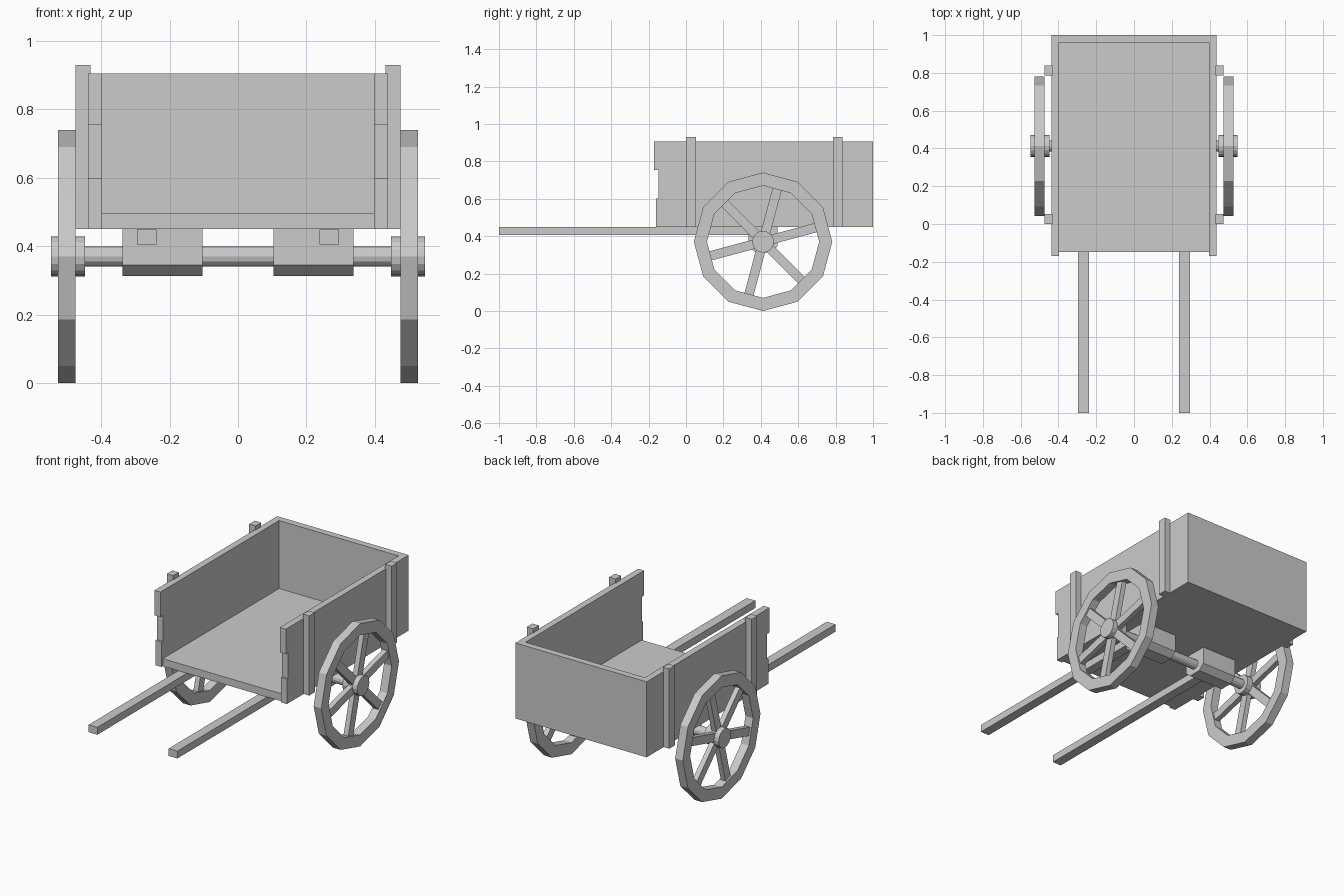
import bpy, bmesh
from math import sin, cos, pi, radians

if "Cube" in bpy.data.objects:
    bpy.data.objects.remove(bpy.data.objects["Cube"])

WY, WZ = 0.412, 0.37          # wheel centre


def finish(name, bm):
    bmesh.ops.recalc_face_normals(bm, faces=bm.faces)
    me = bpy.data.meshes.new(name)
    bm.to_mesh(me)
    bm.free()
    ob = bpy.data.objects.new(name, me)
    bpy.context.collection.objects.link(ob)
    return ob


def prism(name, pts, x0, x1):
    """Extrude a (y, z) outline along x."""
    bm = bmesh.new()
    face = bm.faces.new([bm.verts.new((x0, y, z)) for y, z in pts])
    ext = bmesh.ops.extrude_face_region(bm, geom=[face])["geom"]
    bmesh.ops.translate(bm, vec=(x1 - x0, 0, 0),
                        verts=[v for v in ext if isinstance(v, bmesh.types.BMVert)])
    return finish(name, bm)


def box(name, x0, x1, y0, y1, z0, z1):
    return prism(name, [(y0, z0), (y1, z0), (y1, z1), (y0, z1)], x0, x1)


def circle(r, n):
    return [(WY + r * cos(2 * pi * i / n), WZ + r * sin(2 * pi * i / n)) for i in range(n)]


def rim(name, r_out, r_in, n, x0, x1):
    bm = bmesh.new()
    section = [(r_out, x0), (r_out, x1), (r_in, x1), (r_in, x0)]
    loops = [[bm.verts.new((x, y, z)) for y, z in circle(r, n)] for r, x in section]
    for k in range(4):
        a, b = loops[k], loops[(k + 1) % 4]
        for i in range(n):
            j = (i + 1) % n
            bm.faces.new((a[i], a[j], b[j], b[i]))
    return finish(name, bm)


def spoke(name, angle, r0, r1, w, x0, x1):
    c, s = cos(angle), sin(angle)
    corners = [(r0, -w), (r1, -w), (r1, w), (r0, w)]
    return prism(name, [(WY + r * c - t * s, WZ + r * s + t * c) for r, t in corners], x0, x1)


# Cart bed: stepped side profile with the inside cut away and the front left open
bed = prism("cart_bed", [(-0.16, 0.45), (1.0, 0.45), (1.0, 0.905), (-0.17, 0.905),
                         (-0.17, 0.755), (-0.148, 0.755), (-0.148, 0.60), (-0.16, 0.60)],
            -0.438, 0.438)
cutter = prism("bed_cutter", [(-0.5, 0.3), (-0.147, 0.3), (-0.147, 0.495),
                              (0.96, 0.495), (0.96, 1.2), (-0.5, 1.2)], -0.398, 0.398)
cutter.hide_render = True
mod = bed.modifiers.new("hollow", 'BOOLEAN')
mod.operation = 'DIFFERENCE'
mod.solver = 'EXACT'
mod.object = cutter
bpy.context.view_layer.objects.active = bed
bpy.ops.object.modifier_apply(modifier=mod.name)
bpy.data.objects.remove(cutter)

# Axle
prism("axle", circle(0.029, 12), -0.46, 0.46)

for side, s in (("left", -1), ("right", 1)):
    # Upright posts outside the side boards
    for place, y in (("front", 0.0), ("back", 0.785)):
        box(f"{place}_{side}_post", s * 0.432, s * 0.475, y, y + 0.053, 0.45, 0.93)

    # Pulling shaft and the axle block it runs into
    box(f"{side}_shaft", s * 0.238, s * 0.296, -1.0, 0.35, 0.405, 0.4495)
    prism(f"{side}_axle_block", [(0.335, 0.45), (0.335, 0.345), (0.372, 0.313),
                                 (0.452, 0.313), (0.489, 0.345), (0.489, 0.45)],
          s * 0.104, s * 0.338)

    # Wheel
    rim(f"{side}_wheel_rim", 0.37, 0.30, 12, s * 0.475, s * 0.526)
    prism(f"{side}_wheel_hub", circle(0.058, 16), s * 0.448, s * 0.547)
    for k in range(6):
        spoke(f"{side}_spoke_{k + 1}", radians(15 + 60 * k), 0.04, 0.31, 0.025,
              s * 0.485, s * 0.516)
